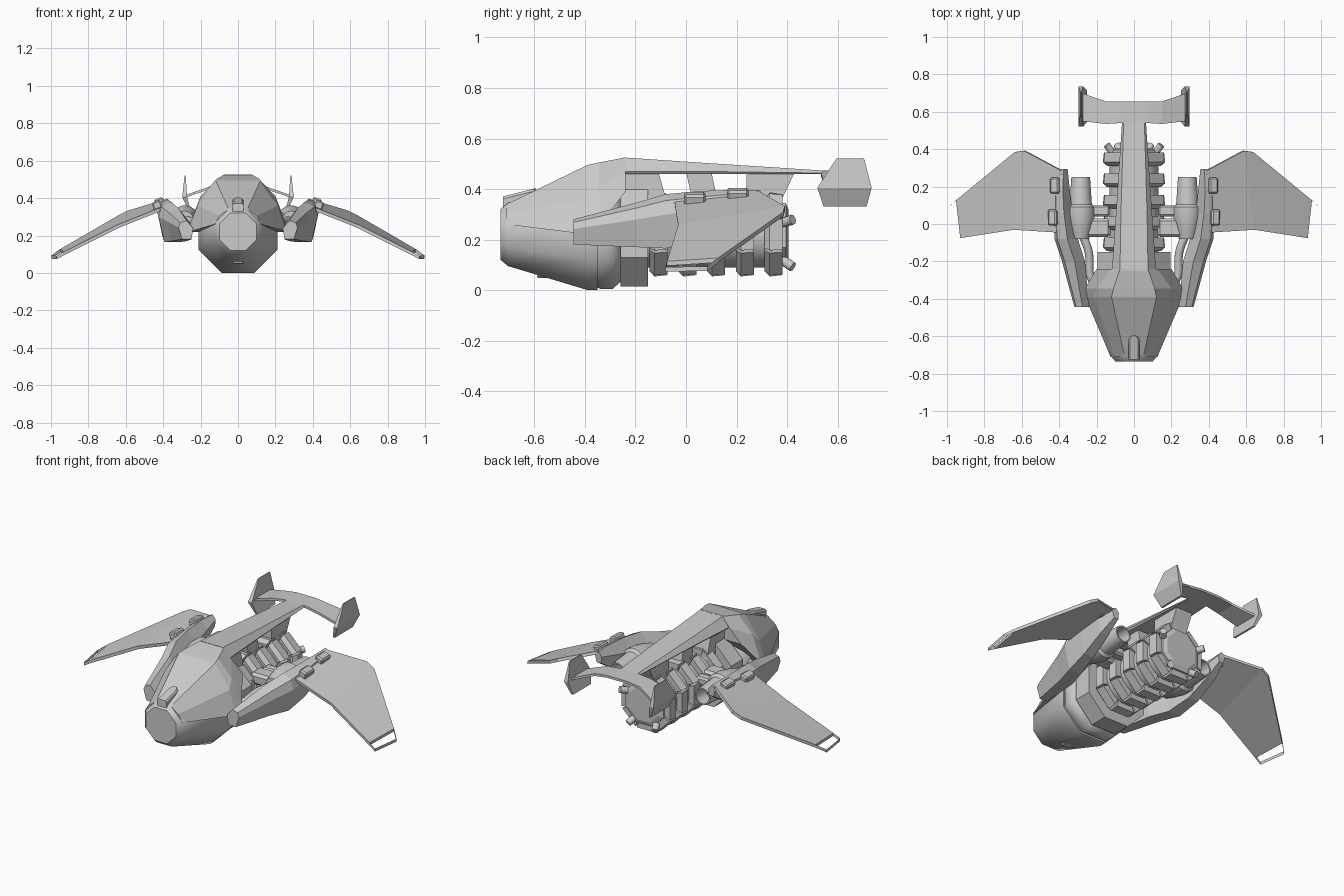
import bpy, bmesh
from math import sin, cos, pi, radians
from mathutils import Vector, Matrix

if "Cube" in bpy.data.objects:
    bpy.data.objects.remove(bpy.data.objects["Cube"])


def finish(bm, name, mirror=False, smooth=0):
    bmesh.ops.recalc_face_normals(bm, faces=bm.faces)
    me = bpy.data.meshes.new(name)
    bm.to_mesh(me)
    bm.free()
    ob = bpy.data.objects.new(name, me)
    bpy.context.collection.objects.link(ob)
    if mirror:
        ob.modifiers.new("Mirror", "MIRROR")
    if smooth:
        bpy.ops.object.select_all(action='DESELECT')
        ob.select_set(True)
        bpy.context.view_layer.objects.active = ob
        bpy.ops.object.shade_smooth_by_angle(angle=radians(smooth))
    return ob


def add_loft(bm, rings):
    vs = [[bm.verts.new(p) for p in r] for r in rings]
    n = len(vs[0])
    for a, b in zip(vs, vs[1:]):
        for i in range(n):
            j = (i + 1) % n
            bm.faces.new((a[i], a[j], b[j], b[i]))
    bm.faces.new(vs[0])
    bm.faces.new(vs[-1])


def loft(name, rings, mirror=False, smooth=0):
    bm = bmesh.new()
    add_loft(bm, rings)
    return finish(bm, name, mirror, smooth)


def octagon(y, ap, z, x=0, n=8):
    r = ap / cos(pi / n)
    return [(x + r * cos(2 * pi * (k + .5) / n), y, z + r * sin(2 * pi * (k + .5) / n)) for k in range(n)]


def sym(y, half):
    """Closed ring from right-half points, bottom to top."""
    return [(x, y, z) for x, z in half] + [(-x, y, z) for x, z in reversed(half)]


def box(name, c, s, mirror=False, bevel=0, rot=None):
    bm = bmesh.new()
    m = Matrix.Translation(c) @ (rot or Matrix()) @ Matrix.Diagonal((*s, 1))
    bmesh.ops.create_cube(bm, size=1, matrix=m)
    if bevel:
        bmesh.ops.bevel(bm, geom=bm.edges[:], offset=bevel, segments=1, affect='EDGES')
    return finish(bm, name, mirror)


# Lower hull with stepped collars
loft("lower_hull", [octagon(*p) for p in (
    (-.735, .10, .22), (-.705, .125, .22), (-.39, .21, .21), (-.35, .21, .21))], smooth=50)
loft("hull_collar", [octagon(*p) for p in (
    (-.36, .195, .21), (-.34, .205, .21), (-.29, .205, .21), (-.25, .17, .21))], smooth=50)
loft("rear_collar", [octagon(-.26, .196, .21), octagon(-.15, .196, .21)])

# Faceted canopy hood
loft("canopy", [
    sym(-.71, [(.125, .26), (.10, .305), (.05, .34)]),
    sym(-.39, [(.262, .22), (.215, .36), (.12, .495)]),
    sym(-.345, [(.262, .25), (.20, .41), (.11, .505)]),
    sym(-.24, [(.20, .39), (.125, .465), (.075, .525)])])

# Long dorsal spine and its two supports
loft("dorsal_spine", [
    sym(-.25, [(.11, .46), (.118, .47), (.075, .525)]),
    sym(.05, [(.09, .46), (.097, .47), (.07, .505)]),
    sym(.56, [(.06, .46), (.063, .463), (.055, .472)])])
for name, w, prof in (
        ("front_pylon", .09, [(-.26, .47), (-.11, .47), (-.07, .33), (-.26, .33)]),
        ("middle_pylon", .055, [(.0, .47), (.10, .47), (.13, .33), (.03, .33)]),
        ("rear_pylon", .055, [(.24, .475), (.435, .475), (.37, .34), (.24, .34)])):
    loft(name, [[(x, y, z) for y, z in prof] for x in (-w, w)])

# Tail boom and bent end fins
loft("tail_boom", [[(x, a, z - .007), (x, b, z - .007), (x, b, z + .007), (x, a, z + .007)]
                   for x, a, b, z in ((-.28, .55, .70, .41), (-.15, .535, .655, .455), (-.07, .54, .655, .466),
                                      (.07, .54, .655, .466), (.15, .535, .655, .455), (.28, .55, .70, .41))])
loft("tail_fin", [[(x - t, a, z), (x - t, b, z), (x + t, b, z), (x + t, a, z)]
                  for x, a, b, z, t in ((.258, .545, .715, .33, .006), (.285, .52, .735, .405, .013),
                                        (.283, .595, .705, .52, .003))], mirror=True)

# Main engine core, wedge-shaped rib blocks and end plate
EZ = .22
loft("engine_core", [octagon(y, r, EZ, n=16) for y, r in ((-.2, .13), (.38, .13))], smooth=40)
loft("engine_end_plate", [octagon(y, r, EZ) for y, r in ((.37, .125), (.395, .125), (.405, .10))])
bm = bmesh.new()
for i in range(5):
    y = -.145 + i * .114
    for k in range(8):
        a0, a1 = (2 * pi * (k + s) / 8 for s in (.54, 1.46))
        rings = []
        for yy, ro in ((y, .155), (y + .02, .178), (y + .072, .172)):
            rings.append([(r * cos(a), yy, EZ + r * sin(a))
                          for r, a in ((.12, a0), (ro, a0), (ro, a1), (.12, a1))])
        add_loft(bm, rings)
finish(bm, "engine_ribs")

# Small angled thrusters around the engine end
bm = bmesh.new()
for ang in (22, -55):
    d = Vector((cos(radians(ang)), 1.2, sin(radians(ang)))).normalized()
    c = Vector((.13 * cos(radians(ang)), .39, EZ + .13 * sin(radians(ang))))
    bmesh.ops.create_cone(bm, cap_ends=True, segments=10, radius1=.02, radius2=.02, depth=.085,
                          matrix=Matrix.Translation(c) @ d.to_track_quat('Z', 'Y').to_matrix().to_4x4())
finish(bm, "small_thrusters", mirror=True, smooth=40)


# Side pods carrying the wings
def pod(y, x0, x1, z0, z1):
    w, h = x1 - x0, z1 - z0
    return [(x0 + .1 * w, y, z0), (x1 - .25 * w, y, z0), (x1, y, z0 + .62 * h),
            (x1 - .12 * w, y, z1 - .12 * h), (x0 + .45 * w, y, z1), (x0, y, z0 + .6 * h)]


loft("side_pod", [pod(*p) for p in (
    (-.445, .24, .318, .18, .28), (-.2, .262, .385, .17, .345), (-.08, .30, .425, .165, .38),
    (.06, .33, .43, .20, .392), (.2, .345, .425, .27, .397), (.295, .355, .40, .33, .395))], mirror=True)

# Wings: bent plate with an open slot at the tip
pts = [(.40, -.045, .345), (.385, .285, .385), (.64, -.03, .25), (.585, .392, .325), (.635, .385, .30),
       (.928, -.075, .105), (.95, .127, .118), (.97, -.082, .082), (.997, .085, .085)]
bm = bmesh.new()
v = [bm.verts.new(p) for p in pts]
for f in ((0, 2, 3, 1), (2, 4, 3), (2, 5, 6, 4)):
    bm.faces.new([v[i] for i in f])
tip = bm.faces.new([v[i] for i in (5, 7, 8, 6)])
bmesh.ops.inset_individual(bm, faces=[tip], thickness=.011)
bmesh.ops.delete(bm, geom=[tip], context='FACES')
wing = finish(bm, "wing")
sol = wing.modifiers.new("Thickness", "SOLIDIFY")
sol.thickness, sol.offset = .018, 0
wing.modifiers.new("Mirror", "MIRROR")

# Wing hinges
tilt = Matrix.Rotation(radians(20), 4, 'Y')
for name, x, y, z in (("front_hinge", .432, .035, .362), ("rear_hinge", .42, .205, .378)):
    box(name, (x, y, z), (.05, .085, .045), True, .008, tilt)

# Auxiliary engines with hollow nozzles, and their struts
loft("auxiliary_engine", [octagon(y, r, .285, .285, 20) for y, r in (
    (-.08, .045), (-.03, .06), (.04, .075), (.09, .075), (.105, .06), (.13, .058), (.25, .05),
    (.25, .042), (.16, .042))], mirror=True, smooth=35)
box("engine_strut", (.235, -.02, .285), (.22, .10, .07), True, .015)
box("rear_strut", (.19, .07, .285), (.12, .06, .05), True, .01)

# Curved feed pipes between hull and pods
cu = bpy.data.curves.new("feed_pipe", 'CURVE')
cu.dimensions = '3D'
cu.bevel_depth, cu.bevel_resolution, cu.resolution_u = .022, 2, 6
for s in (1, -1):
    sp = cu.splines.new('NURBS')
    path = [(.17, -.33, .25), (.25, -.31, .25), (.225, -.2, .26), (.25, -.1, .28), (.30, -.02, .285)]
    sp.points.add(len(path) - 1)
    for p, (x, y, z) in zip(sp.points, path):
        p.co = (s * x, y, z, 1)
    sp.use_endpoint_u = True
    sp.order_u = 4
bpy.context.collection.objects.link(bpy.data.objects.new("feed_pipe", cu))

# Nose sensor housing on top and chin block
bm = bmesh.new()
out = [(-.03, -.725)] + [(-.03 * cos(pi * k / 6), -.625 + .03 * sin(pi * k / 6)) for k in range(7)] + [(.03, -.725)]
add_loft(bm, [[(x, y, .30) for x, y in out],
              [(x, y, .392 + (y + .60) * .25) for x, y in out],
              [(x * .75, y * .98 - .0135, .402 + (y + .60) * .25) for x, y in out]])
finish(bm, "nose_sensor")
box("chin_block", (0, -.56, .062), (.06, .06, .03), False, .006)
